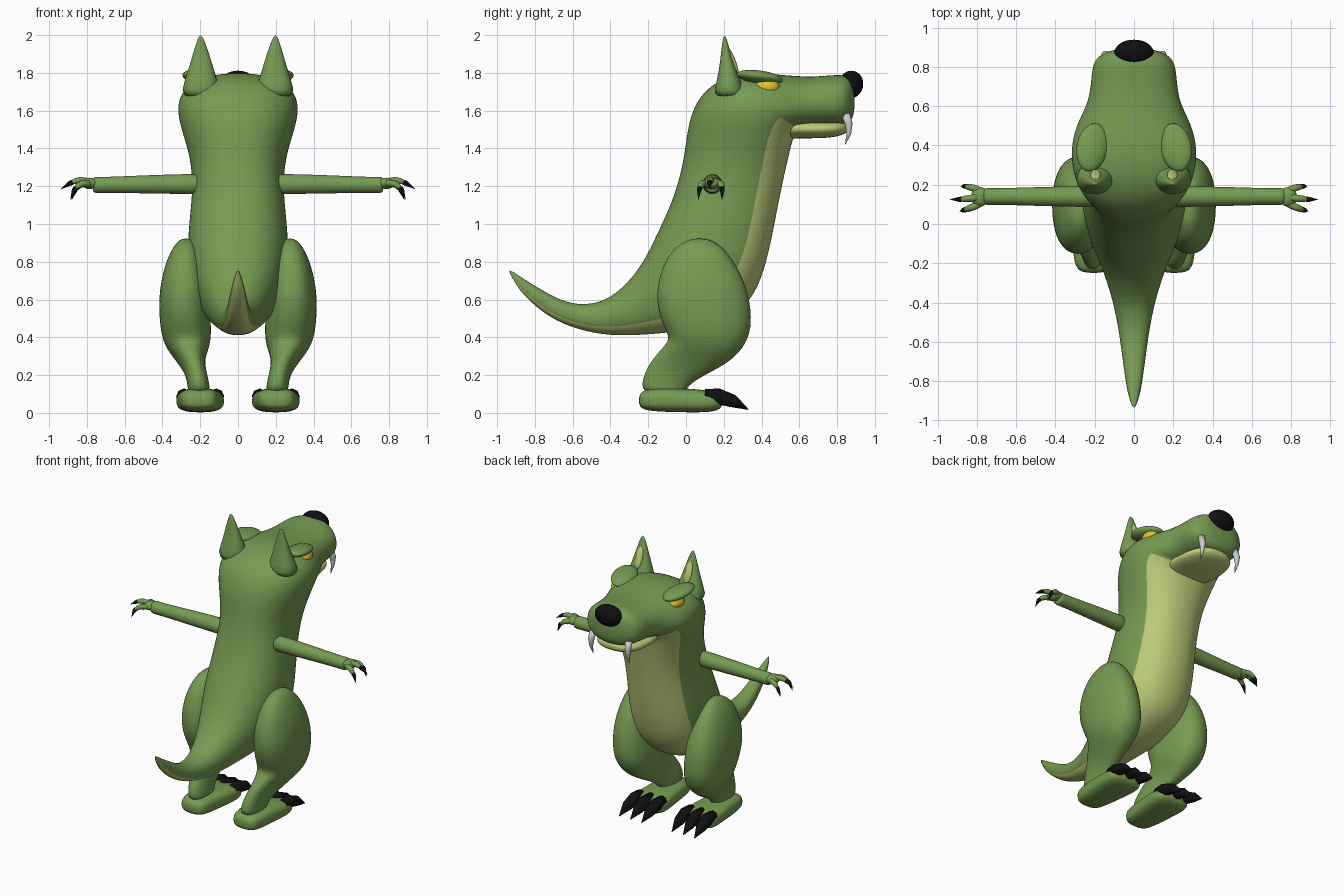
import bpy, bmesh
from math import sin, cos, pi, radians
from mathutils import Vector, Matrix


def material(name, rgb):
    m = bpy.data.materials.new(name)
    m.diffuse_color = (*rgb, 1)
    return m


GREEN = material("green_skin", (0.18, 0.33, 0.085))
PALE = material("pale_belly", (0.50, 0.60, 0.19))
BLACK = material("black", (0.005, 0.005, 0.006))
YELLOW = material("yellow_eye", (0.75, 0.55, 0.03))
WHITE = material("tooth", (0.75, 0.75, 0.75))


def finish(name, bm, mats, mirror=False, subsurf=0):
    bmesh.ops.recalc_face_normals(bm, faces=bm.faces[:])
    for f in bm.faces:
        f.smooth = True
    me = bpy.data.meshes.new(name)
    bm.to_mesh(me)
    bm.free()
    for m in mats:
        me.materials.append(m)
    ob = bpy.data.objects.new(name, me)
    bpy.context.collection.objects.link(ob)
    if mirror:
        md = ob.modifiers.new("mirror", 'MIRROR')
        md.use_mirror_merge = False
    if subsurf:
        md = ob.modifiers.new("smooth", 'SUBSURF')
        md.levels = md.render_levels = subsurf
    return ob


def skin(bm, rings, pale=lambda i, t: False):
    """Bridge rings of points with quads and cap both ends."""
    vs = [[bm.verts.new(p) for p in r] for r in rings]
    n = len(vs[0])
    for i in range(len(vs) - 1):
        for j in range(n):
            k = (j + 1) % n
            f = bm.faces.new((vs[i][j], vs[i][k], vs[i + 1][k], vs[i + 1][j]))
            f.material_index = int(pale(i, (j + 0.5) / n))
    bm.faces.new(vs[0])
    bm.faces.new(vs[-1])


def signed_pow(v, e):
    return abs(v) ** e * (1 if v >= 0 else -1)


def section_loft(name, sections, mats, n=24, e=0.88, pale=lambda i, t: False, **kw):
    """Each section: back (y, z), front (y, z), half width, centre x."""
    rings = []
    for by, bz, fy, fz, w, cx in sections:
        c = Vector((cx, (by + fy) / 2, (bz + fz) / 2))
        h = Vector((0, (by - fy) / 2, (bz - fz) / 2))
        rings.append([c + h * signed_pow(cos(2 * pi * j / n), e)
                      + Vector((w * signed_pow(sin(2 * pi * j / n), e), 0, 0)) for j in range(n)])
    bm = bmesh.new()
    skin(bm, rings, pale)
    return finish(name, bm, mats, **kw)


def tubes(name, paths, mat, n=10, **kw):
    """Each path: list of (x, y, z, radius)."""
    bm = bmesh.new()
    for path in paths:
        pts = [Vector(p[:3]) for p in path]
        rings = []
        for i, p in enumerate(pts):
            d = (pts[min(i + 1, len(pts) - 1)] - pts[max(i - 1, 0)]).normalized()
            u = d.cross(Vector((0, 0, 1)) if abs(d.z) < 0.9 else Vector((0, 1, 0))).normalized()
            v = d.cross(u)
            r = path[i][3]
            rings.append([p + r * (u * cos(2 * pi * j / n) + v * sin(2 * pi * j / n)) for j in range(n)])
        skin(bm, rings)
    return finish(name, bm, [mat], **kw)


def ellipsoid(name, loc, scale, mat, rot=(0, 0, 0), **kw):
    bm = bmesh.new()
    r = Matrix.Rotation(radians(rot[2]), 4, 'Z') @ Matrix.Rotation(radians(rot[1]), 4, 'Y') \
        @ Matrix.Rotation(radians(rot[0]), 4, 'X')
    bmesh.ops.create_uvsphere(bm, u_segments=28, v_segments=16, radius=1,
                              matrix=Matrix.Translation(loc) @ r @ Matrix.Diagonal((*scale, 1)))
    return finish(name, bm, [mat], **kw)


# Tail, torso, neck and upper head in one skin
body = [
    (-.935, .76, -.94, .75, .006), (-.86, .71, -.885, .65, .03), (-.77, .655, -.80, .565, .045),
    (-.66, .592, -.69, .485, .06), (-.54, .567, -.54, .43, .078), (-.40, .60, -.36, .403, .11),
    (-.27, .73, -.12, .42, .17), (-.20, .85, .10, .445, .23), (-.13, 1.0, .28, .52, .265),
    (-.08, 1.11, .385, .65, .27), (-.04, 1.23, .445, .86, .255), (-.015, 1.34, .485, 1.08, .24),
    (0, 1.45, .525, 1.27, .255), (.02, 1.57, .555, 1.40, .295), (.07, 1.68, .575, 1.475, .32),
    (.17, 1.765, .60, 1.51, .32), (.30, 1.80, .62, 1.51, .30), (.42, 1.80, .65, 1.51, .27),
    (.55, 1.785, .69, 1.515, .235), (.68, 1.78, .75, 1.515, .22), (.78, 1.79, .82, 1.52, .215),
    (.84, 1.79, .86, 1.53, .19), (.88, 1.77, .885, 1.56, .13), (.893, 1.70, .893, 1.62, .05)]
section_loft("body", [(*s, 0) for s in body], [GREEN, PALE], subsurf=2,
             pale=lambda i, t: i < 15 and abs(t - 0.5) < 0.15)

# Lower jaw
section_loft("lower_jaw", [
    (.46, 1.56, .50, 1.44, .14, 0), (.56, 1.56, .58, 1.455, .18, 0), (.70, 1.55, .70, 1.452, .175, 0),
    (.79, 1.55, .79, 1.46, .155, 0), (.84, 1.54, .84, 1.475, .11, 0), (.862, 1.53, .862, 1.495, .05, 0)],
    [PALE], subsurf=2)

# Face
ellipsoid("nose", (0, .872, 1.738), (.1, .066, .074), BLACK, rot=(-15, 0, 0))
ellipsoid("eye", (.222, .43, 1.725), (.05, .066, .047), YELLOW, mirror=True)
ellipsoid("brow", (.213, .39, 1.777), (.08, .125, .034), GREEN, rot=(-8, -6, 12), mirror=True)
tubes("fang", [[(.14, .845, 1.58, .024), (.145, .862, 1.53, .021), (.145, .862, 1.48, .013),
                (.143, .843, 1.42, .001)]], WHITE, mirror=True)

# Ears
section_loft("ear", [
    (.13, 1.66, .33, 1.66, .115, .2), (.165, 1.76, .29, 1.76, .088, .195), (.18, 1.86, .25, 1.86, .056, .195),
    (.19, 1.95, .225, 1.95, .028, .197), (.199, 2.0, .208, 2.0, .008, .198)],
    [GREEN], n=16, mirror=True, subsurf=1)
ellipsoid("inner_ear", (.195, .25, 1.86), (.026, .014, .075), PALE, rot=(20, 0, 0), mirror=True)

# Arms and hands
tubes("arm", [[(.18, .14, 1.21, .055), (.24, .14, 1.212, .055), (.5, .14, 1.21, .049), (.70, .14, 1.207, .042),
               (.755, .14, 1.207, .045), (.77, .14, 1.207, .04)]], GREEN, n=16, mirror=True, subsurf=1)
ellipsoid("palm", (.785, .138, 1.215), (.045, .05, .03), GREEN, mirror=True)
fingers = [[(.77, .137, 1.22), (.84, .13, 1.238), (.89, .125, 1.215), (.937, .125, 1.185)],
           [(.77, .165, 1.212), (.825, .187, 1.222), (.862, .192, 1.18), (.88, .19, 1.13)],
           [(.77, .108, 1.212), (.83, .082, 1.222), (.868, .07, 1.18), (.888, .065, 1.128)]]
tubes("finger", [[(*a, .02), (*b, .02), (*c, .014)] for a, b, c, d in fingers], GREEN, mirror=True, subsurf=1)
tubes("finger_claw", [[(*Vector(b).lerp(Vector(c), .75), .014), (*c, .013), (*d, .001)]
                      for a, b, c, d in fingers], BLACK, n=8, mirror=True)

# Legs
section_loft("leg", [
    (.02, .925, .12, .925, .03, .275), (-.07, .87, .20, .875, .07, .28), (-.13, .77, .27, .78, .108, .283),
    (-.16, .64, .325, .66, .132, .285), (-.148, .53, .348, .54, .136, .283), (-.11, .44, .345, .42, .135, .275),
    (-.085, .39, .29, .32, .12, .268), (-.13, .34, .20, .25, .08, .255), (-.19, .27, .07, .185, .057, .228),
    (-.23, .19, .0, .135, .058, .21), (-.24, .10, -.02, .07, .06, .205)],
    [GREEN], mirror=True, subsurf=2)

# Feet
section_loft("foot", [
    (-.25, .09, -.25, .04, .05, .205), (-.225, .128, -.225, .012, .098, .205), (-.1, .133, -.1, .004, .11, .205),
    (.05, .128, .05, .002, .125, .2), (.14, .115, .14, .004, .13, .2), (.195, .09, .195, .025, .1, .2)],
    [GREEN], e=0.7, mirror=True, subsurf=2)
tubes("toe_claw", [[(x, .10, .092, .034), (x, .17, .088, .042), (x * 1.02, .25, .062, .034),
                    (x * 1.04, .33, .018, .002)] for x in (.115, .2, .285)], BLACK, n=8, mirror=True)
